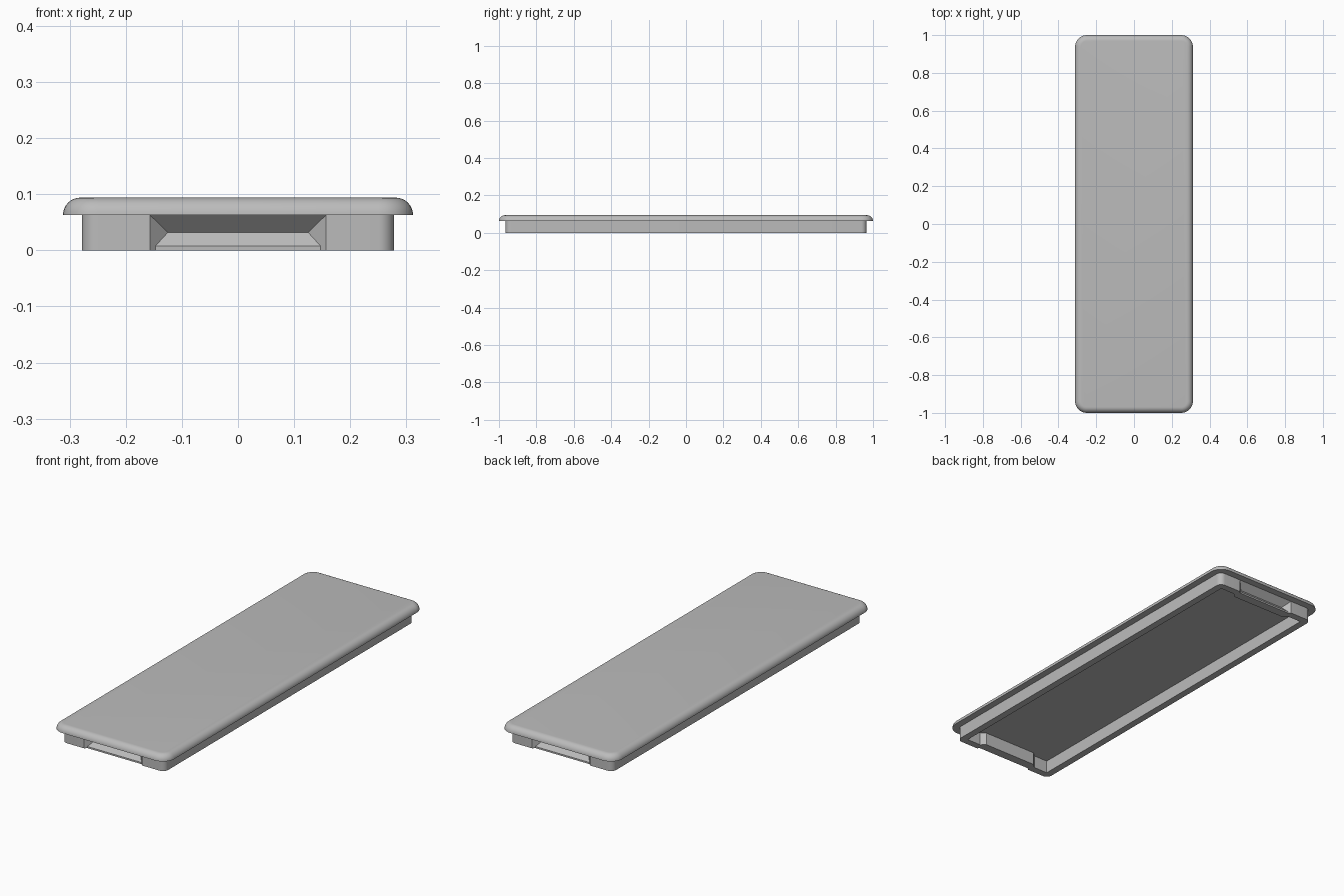
import bpy, bmesh, math

cube = bpy.data.objects.get("Cube")
if cube:
    bpy.data.objects.remove(cube, do_unlink=True)

grey = bpy.data.materials.new("grey_plastic")
grey.use_nodes = True
colour = (0.5, 0.5, 0.5, 1)
grey.diffuse_color = colour
grey.node_tree.nodes["Principled BSDF"].inputs["Base Color"].default_value = colour

SEAM = 0.063      # underside of the cover
HEIGHT = 0.094
GRIP = 0.157      # half width of each finger grip
SKIRT_Y = 0.965


def rounded(hx, hy, r, steps=8):
    """Outline of a rounded rectangle, anticlockwise."""
    pts = []
    for i, (sx, sy) in enumerate([(1, 1), (-1, 1), (-1, -1), (1, -1)]):
        for k in range(steps + 1):
            a = math.pi / 2 * (i + k / steps)
            pts.append((sx * (hx - r) + r * math.cos(a), sy * (hy - r) + r * math.sin(a)))
    return pts


def finish(bm, name):
    bmesh.ops.recalc_face_normals(bm, faces=bm.faces)
    mesh = bpy.data.meshes.new(name)
    bm.to_mesh(mesh)
    bm.free()
    mesh.materials.append(grey)
    obj = bpy.data.objects.new(name, mesh)
    bpy.context.collection.objects.link(obj)
    return obj


def loft(name, sections):
    """Solid through a list of (outline, z) sections."""
    bm = bmesh.new()
    rings = [[bm.verts.new((x, y, z)) for x, y in pts] for pts, z in sections]
    for a, b in zip(rings, rings[1:]):
        for i in range(len(a)):
            j = (i + 1) % len(a)
            bm.faces.new((a[i], a[j], b[j], b[i]))
    bm.faces.new(rings[0])
    bm.faces.new(rings[-1])
    return finish(bm, name)


def activate(obj):
    bpy.ops.object.select_all(action='DESELECT')
    obj.select_set(True)
    bpy.context.view_layer.objects.active = obj


def cut(obj, cutter):
    cutter.hide_render = True
    mod = obj.modifiers.new("cut", 'BOOLEAN')
    mod.operation = 'DIFFERENCE'
    mod.solver = 'EXACT'
    mod.object = cutter
    activate(obj)
    bpy.ops.object.modifier_apply(modifier=mod.name)
    bpy.data.objects.remove(cutter, do_unlink=True)


def grip_cutter(side):
    """V-shaped groove whose ends taper inwards at 45 degrees."""
    profile = [(-.02, -.02), (-.02, SEAM + .02), (0, SEAM), (.032, .032),
               (.01, .008), (.01, -.02), (0, -.02)]
    bm = bmesh.new()
    ends = [[bm.verts.new((s * (GRIP - max(d, 0)), side * (SKIRT_Y - d), z))
             for d, z in profile] for s in (-1, 1)]
    for e in ends:
        bm.faces.new([e[i] for i in (0, 1, 2, 6)])
        bm.faces.new(e[2:])
    a, b = ends
    for i in range(len(a)):
        j = (i + 1) % len(a)
        bm.faces.new((a[i], a[j], b[j], b[i]))
    return finish(bm, "grip_cutter")


# Cover with a quarter-round rim
rim = HEIGHT - SEAM
sections = []
for k in range(9):
    a = math.pi / 2 * k / 8
    inset = rim * (1 - math.cos(a))
    sections.append((rounded(.312 - inset, 1 - inset, .062 - inset), SEAM + rim * math.sin(a)))
cover = loft("cover", sections)

# Hollow skirt, thickened inwards behind the two grips
skirt = loft("skirt", [(rounded(.278, SKIRT_Y, .028), 0), (rounded(.278, SKIRT_Y, .028), SEAM)])
quarter = [(.243, .93), (GRIP + .01, .93), (GRIP - .012, .91)]
half = quarter + [(-x, y) for x, y in reversed(quarter)]
inner = half + [(-x, -y) for x, y in half]
cut(skirt, loft("hollow_cutter", [(inner, -.02), (inner, SEAM + .02)]))
for side in (-1, 1):
    cut(skirt, grip_cutter(side))

# Smooth the rounded edges, keep the rest crisp
for obj in (cover, skirt):
    activate(obj)
    bpy.ops.object.shade_smooth_by_angle(angle=math.radians(30))
